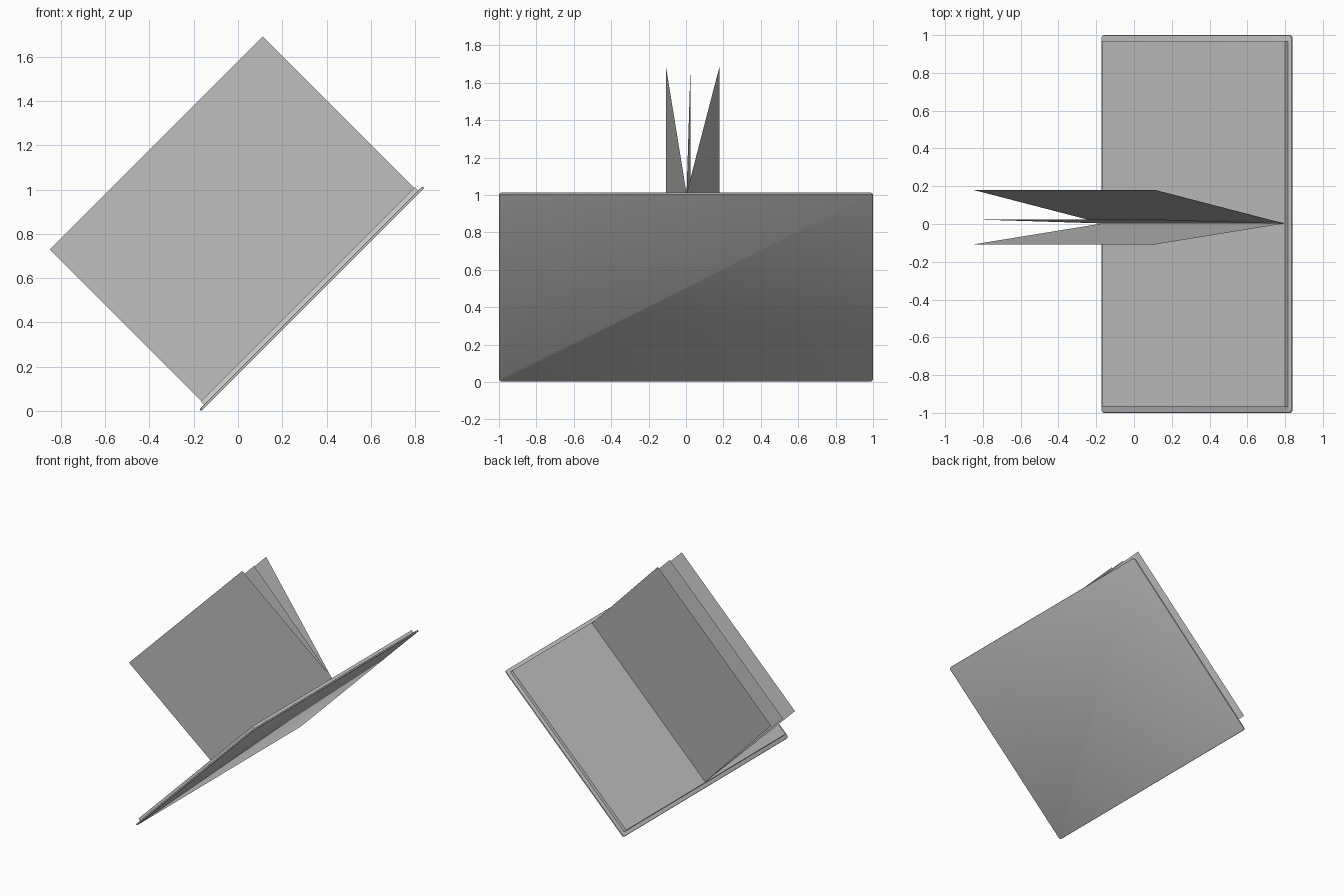
import bpy, bmesh, math
from mathutils import Matrix, Vector

if "Cube" in bpy.data.objects:
    bpy.data.objects.remove(bpy.data.objects["Cube"])

# Book frame: local x runs along the spine, y across, z out of the cover; tilted 45 degrees
TILT = Matrix.Rotation(math.radians(-45), 4, 'Y')


def material(name, v):
    m = bpy.data.materials.new(name)
    m.diffuse_color = (v, v, v, 1)
    m.use_nodes = True
    m.node_tree.nodes["Principled BSDF"].inputs["Base Color"].default_value = m.diffuse_color
    return m


paper = material("grey paper", 0.58)
edge = material("light page edges", 0.68)
board = material("grey board", 0.56)


def finish(name, bm, mats):
    bm.transform(TILT)
    me = bpy.data.meshes.new(name)
    bm.to_mesh(me)
    bm.free()
    for m in mats:
        me.materials.append(m)
    ob = bpy.data.objects.new(name, me)
    bpy.context.collection.objects.link(ob)
    return ob


def box(lo, hi):
    bm = bmesh.new()
    bmesh.ops.create_cube(bm, size=1)
    lo, hi = Vector(lo), Vector(hi)
    for v in bm.verts:
        v.co = (lo + hi) / 2 + v.co * (hi - lo)
    return bm


# Cover board with rounded corners and softened rims
bm = box((-0.117, -1, 0.117), (1.306, 1, 0.128))
corners = [e for e in bm.edges if abs(e.verts[0].co.z - e.verts[1].co.z) > 0.005]
bmesh.ops.bevel(bm, geom=corners, offset=0.018, segments=4, profile=0.5, affect='EDGES')
rims = [e for e in bm.edges if abs(e.verts[0].co.z - e.verts[1].co.z) < 0.001]
bmesh.ops.bevel(bm, geom=rims, offset=0.003, segments=2, profile=0.5, affect='EDGES')
cover = finish("cover", bm, [board])
bpy.context.view_layer.objects.active = cover
cover.select_set(True)
bpy.ops.object.shade_smooth_by_angle(angle=math.radians(40))

# Page block: top face is paper, the sides are lighter page edges
bm = box((-0.088, -0.967, 0.126), (1.28, 0.967, 0.150))
bm.normal_update()
for f in bm.faces:
    f.material_index = 0 if f.normal.z > 0.5 else 1
finish("page_block", bm, [paper, edge])

# Three loose pages fanning up from the centre fold: (name, y at the top, height at the top)
for name, y, z in (("front_page", -0.108, 1.117),
                   ("middle_page", 0.024, 1.104),
                   ("back_page", 0.18, 1.115)):
    bm = bmesh.new()
    pts = ((-0.085, 0.003, 0.150), (1.275, 0.003, 0.150), (1.275, y, z), (-0.085, y, z))
    bm.faces.new([bm.verts.new(p) for p in pts])
    finish(name, bm, [paper])
